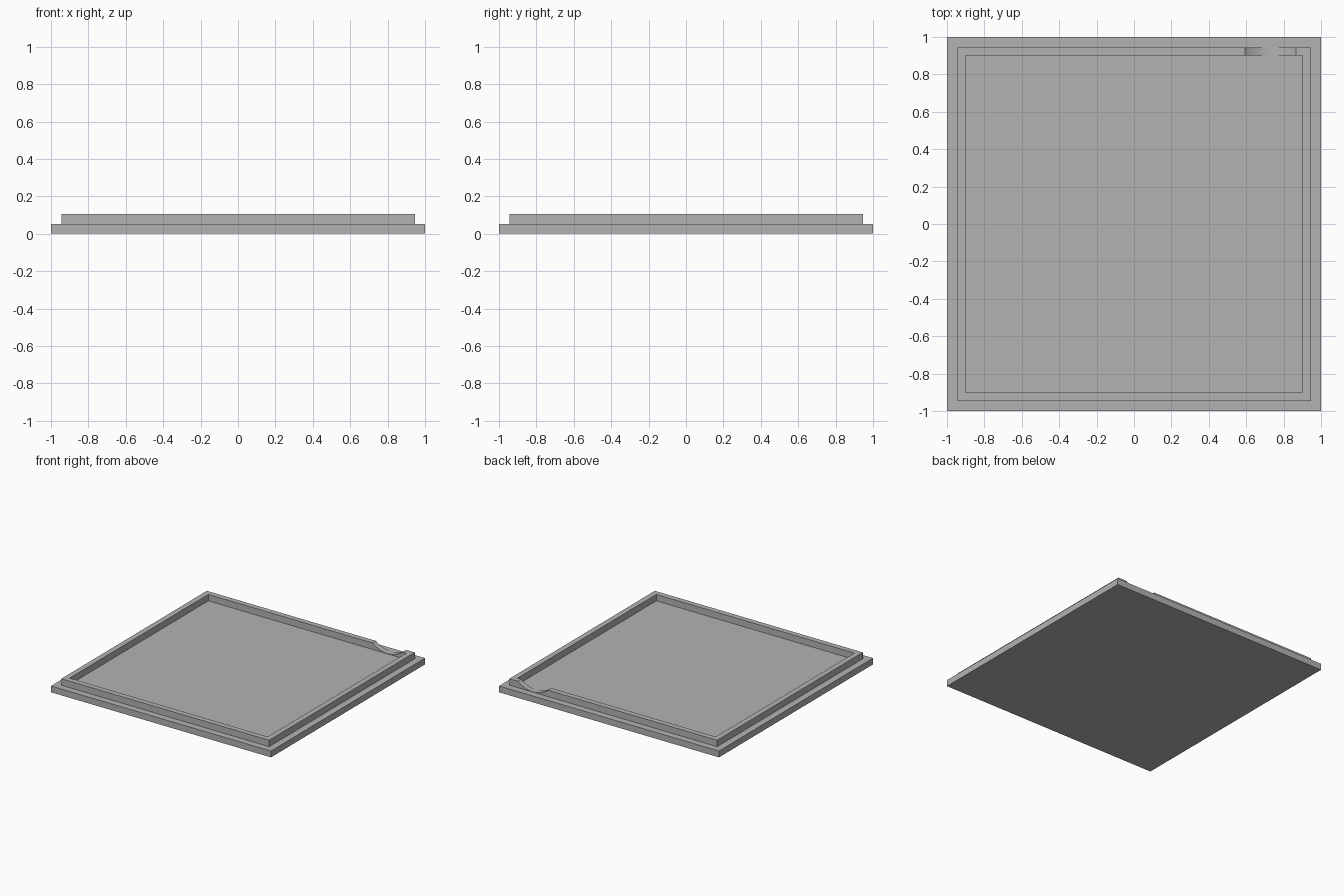
import bpy, bmesh, math

cube = bpy.data.objects.get("Cube")
if cube:
    bpy.data.objects.remove(cube, do_unlink=True)

BASE_Z, TOP_Z = 0.052, 0.105
OUTER, INNER = 0.945, 0.9
NOTCH_X, NOTCH_HALF, NOTCH_DEPTH = 0.73, 0.137, 0.05

grey = bpy.data.materials.new("light grey")
grey.use_nodes = True
colour = (0.45, 0.45, 0.45, 1)
grey.diffuse_color = colour
grey.node_tree.nodes["Principled BSDF"].inputs["Base Color"].default_value = colour


def add_object(name, bm):
    bmesh.ops.recalc_face_normals(bm, faces=bm.faces)
    mesh = bpy.data.meshes.new(name)
    bm.to_mesh(mesh)
    bm.free()
    mesh.materials.append(grey)
    obj = bpy.data.objects.new(name, mesh)
    bpy.context.collection.objects.link(obj)
    return obj


def square(bm, half, z):
    return [bm.verts.new((sx * half, sy * half, z))
            for sx, sy in ((-1, -1), (1, -1), (1, 1), (-1, 1))]


# Lid: nested square loops form the slab, ledge, raised rim and floor
bm = bmesh.new()
loops = [square(bm, half, z) for half, z in (
    (1, 0), (1, BASE_Z), (OUTER, BASE_Z), (OUTER, TOP_Z), (INNER, TOP_Z), (INNER, BASE_Z))]
bm.faces.new(loops[0])
bm.faces.new(loops[-1])
for a, b in zip(loops, loops[1:]):
    for i in range(4):
        j = (i + 1) % 4
        bm.faces.new((a[i], a[j], b[j], b[i]))
lid = add_object("lid", bm)

# Finger notch: a shallow round scoop through the back rim
radius = (NOTCH_HALF ** 2 + NOTCH_DEPTH ** 2) / (2 * NOTCH_DEPTH)
bm = bmesh.new()
bmesh.ops.create_cone(bm, cap_ends=True, segments=96, radius1=radius, radius2=radius, depth=0.15)
cutter = add_object("notch_cutter", bm)
cutter.rotation_euler.x = math.pi / 2
cutter.location = (NOTCH_X, (OUTER + INNER) / 2, TOP_Z - NOTCH_DEPTH + radius)
cutter.hide_render = True
cutter.hide_set(True)

cut = lid.modifiers.new("finger_notch", 'BOOLEAN')
cut.operation = 'DIFFERENCE'
cut.solver = 'EXACT'
cut.object = cutter

# Bake the cut, then smooth only the curved scoop
bpy.ops.object.select_all(action='DESELECT')
lid.select_set(True)
bpy.context.view_layer.objects.active = lid
bpy.ops.object.modifier_apply(modifier=cut.name)
bpy.data.objects.remove(cutter, do_unlink=True)
bpy.ops.object.shade_smooth_by_angle(angle=math.radians(25))
